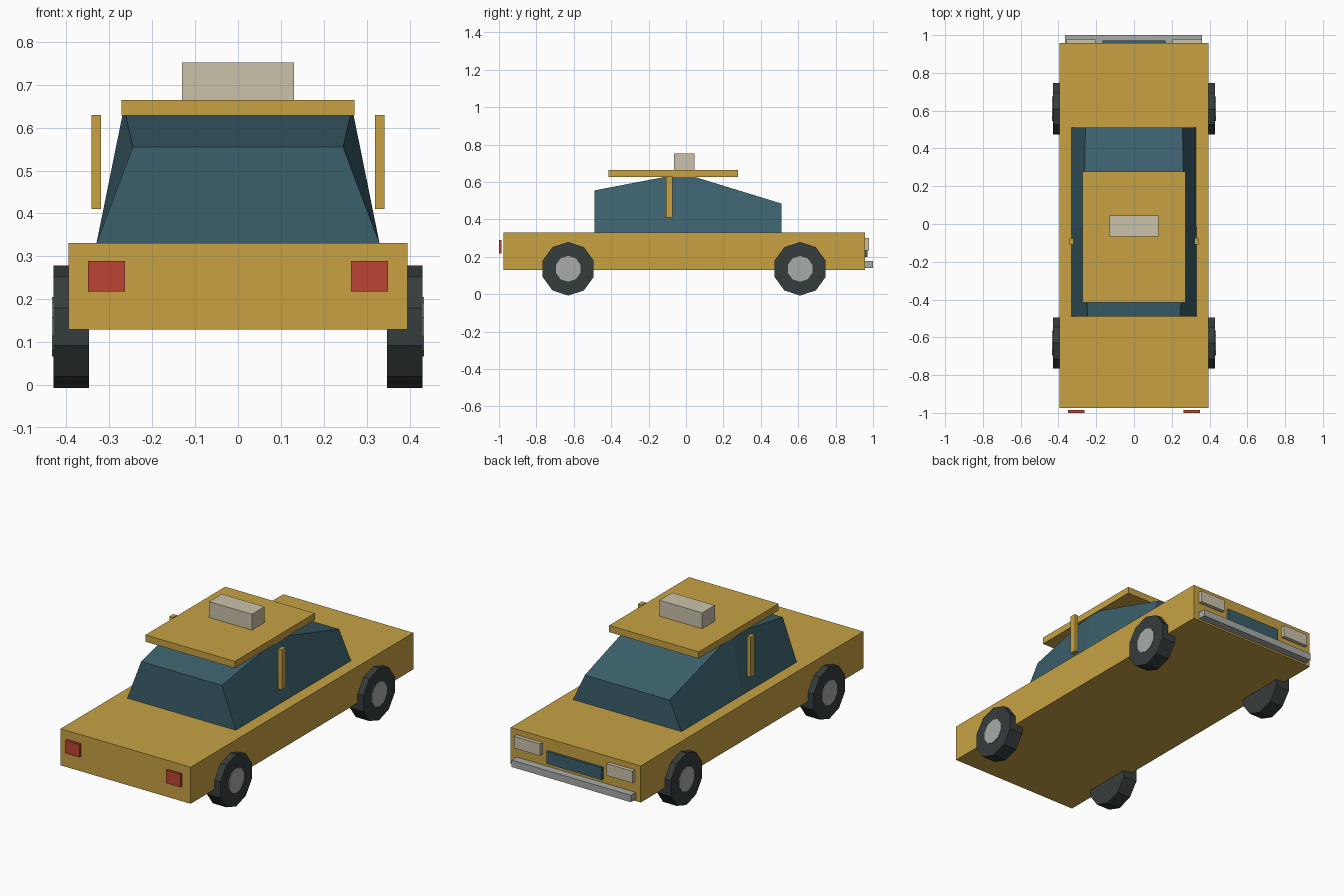
import bpy, bmesh, math
from mathutils import Matrix

if "Cube" in bpy.data.objects:
    bpy.data.objects.remove(bpy.data.objects["Cube"])


def material(name, rgb):
    """Flat colour from sRGB 0-255, stored as linear."""
    m = bpy.data.materials.new(name)
    lin = [(c / 255 / 12.92) if c < 11 else ((c / 255 + 0.055) / 1.055) ** 2.4 for c in rgb]
    m.diffuse_color = (*lin, 1)
    m.use_nodes = True
    m.node_tree.nodes["Principled BSDF"].inputs["Base Color"].default_value = m.diffuse_color
    return m


AMBER = material("amber paint", (200, 162, 68))
GLASS = material("teal glass", (59, 96, 108))
RED = material("red lamp", (188, 69, 52))
CREAM = material("cream lamp", (202, 194, 170))
METAL = material("grey metal", (168, 172, 169))
RUBBER = material("dark rubber", (54, 60, 61))


def finish(name, bm, mat):
    bmesh.ops.recalc_face_normals(bm, faces=bm.faces[:])
    me = bpy.data.meshes.new(name)
    bm.to_mesh(me)
    bm.free()
    me.materials.append(mat)
    ob = bpy.data.objects.new(name, me)
    bpy.context.collection.objects.link(ob)
    return ob


def box(name, mat, x, y, z):
    """Box spanning the given (low, high) ranges."""
    bm = bmesh.new()
    bmesh.ops.create_cube(bm, size=1)
    for v in bm.verts:
        v.co = [r[0] if c < 0 else r[1] for c, r in zip(v.co, (x, y, z))]
    return finish(name, bm, mat)


def disc(name, mat, radius, x0, x1, y, z, sides):
    """Cylinder along x, with a flat side at top and bottom."""
    bm = bmesh.new()
    turn = Matrix.Rotation(math.pi / 2, 4, 'Y') @ Matrix.Rotation(math.pi / 2, 4, 'Z')
    bmesh.ops.create_cone(bm, cap_ends=True, segments=sides, radius1=radius,
                          radius2=radius, depth=abs(x1 - x0))
    # aim vertices so two of them lie level with the axle
    bmesh.ops.transform(bm, matrix=Matrix.Translation(((x0 + x1) / 2, y, z)) @ turn,
                        verts=bm.verts[:])
    return finish(name, bm, mat)


# Body slab, roof plate and roof sign
box("body", AMBER, (-0.395, 0.395), (-0.975, 0.957), (0.13, 0.331))
box("roof", AMBER, (-0.272, 0.272), (-0.415, 0.278), (0.628, 0.665))
box("roof_sign", CREAM, (-0.13, 0.13), (-0.065, 0.045), (0.665, 0.752))

# Cabin glass: tapered cross-sections (y, top half width, top z) joined along y
bm = bmesh.new()
rings = []
for y, w, top in [(-0.49, 0.245, 0.555), (-0.015, 0.266, 0.646), (0.51, 0.257, 0.485)]:
    rings.append([bm.verts.new(p) for p in
                  [(-0.33, y, 0.33), (0.33, y, 0.33), (w, y, top), (-w, y, top)]])
for a, b in zip(rings, rings[1:]):
    for i in range(4):
        j = (i + 1) % 4
        bm.faces.new((a[i], a[j], b[j], b[i]))
bm.faces.new(rings[0])
bm.faces.new(rings[-1])
finish("cabin_glass", bm, GLASS)

# Nose: grille and bumper
box("grille", GLASS, (-0.168, 0.168), (0.955, 0.971), (0.198, 0.265))
box("front_bumper", METAL, (-0.365, 0.36), (0.955, 1.0), (0.14, 0.178))

# Paired parts on both sides
for side, s in (("right", 1), ("left", -1)):
    def span(a, b):
        return tuple(sorted((s * a, s * b)))
    box(side + "_pillar", AMBER, span(0.319, 0.342), (-0.108, -0.073), (0.41, 0.63))
    box(side + "_tail_light", RED, span(0.263, 0.35), (-1.0, -0.986), (0.218, 0.289))
    box(side + "_headlight", CREAM, span(0.203, 0.36), (0.955, 0.978), (0.235, 0.3))
    for end, y in (("front", 0.61), ("rear", -0.63)):
        disc(f"{end}_{side}_tyre", RUBBER, 0.143, s * 0.347, s * 0.43, y, 0.136, 10)
        disc(f"{end}_{side}_hub", METAL, 0.069, s * 0.40, s * 0.434, y, 0.136, 10)
